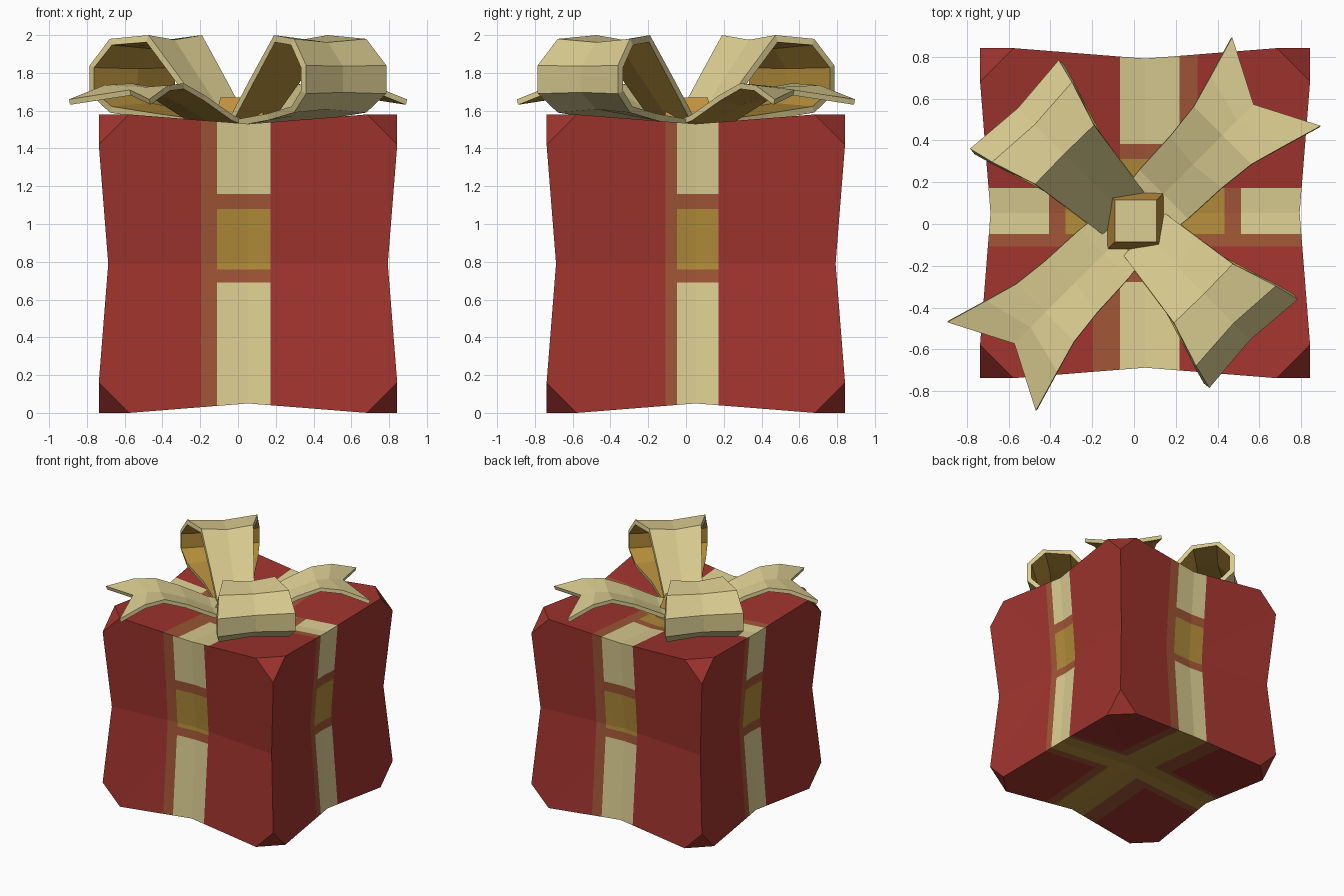
import bpy, bmesh, math
from mathutils import Vector

if "Cube" in bpy.data.objects:
    bpy.data.objects.remove(bpy.data.objects["Cube"])


def material(name, rgb):
    m = bpy.data.materials.new(name)
    lin = [((c / 255 + 0.055) / 1.055) ** 2.4 for c in rgb]
    m.diffuse_color = (*lin, 1)
    m.use_nodes = True
    m.node_tree.nodes["Principled BSDF"].inputs["Base Color"].default_value = m.diffuse_color
    return m


RED = material("red paper", (160, 52, 46))
CREAM = material("cream ribbon", (219, 205, 145))
GOLD = material("gold ribbon", (178, 140, 58))
RUST = material("rust edge", (160, 86, 54))
ORANGE = material("orange gold", (196, 148, 64))


def finish(bm, name, mats):
    me = bpy.data.meshes.new(name)
    bm.to_mesh(me)
    bm.free()
    ob = bpy.data.objects.new(name, me)
    bpy.context.collection.objects.link(ob)
    for m in mats:
        me.materials.append(m)
    return ob


# ---- gift box: cut corners, every face pinched in towards its centre ----
H, CUT, EDGE_IN, FACE_IN = 0.79, 0.16, 0.05, 0.11
CENTRE = Vector((0.053, 0.052, 0.79))
S, M = H - CUT, H - EDGE_IN
bm = bmesh.new()
for axis in range(3):
    for sign in (-1, 1):
        def point(a, b, n):
            v = Vector((0, 0, 0))
            v[axis], v[(axis + 1) % 3], v[(axis + 2) % 3] = n * sign, a, b
            return bm.verts.new(v)
        ring = []
        for k in range(4):
            c, s = round(math.cos(k * math.pi / 2)), round(math.sin(k * math.pi / 2))
            for a, b, n in ((H, -S, H), (M, 0, M), (H, S, H)):
                ring.append(point(a * c - b * s, a * s + b * c, n))
        mid = point(0, 0, H - FACE_IN)
        for k in range(12):
            tri = [mid, ring[k], ring[(k + 1) % 12]]
            bm.faces.new(tri if sign > 0 else tri[::-1])
for sx in (-1, 1):
    for sy in (-1, 1):
        for sz in (-1, 1):
            tri = [bm.verts.new((sx * p[0], sy * p[1], sz * p[2]))
                   for p in ((S, H, H), (H, S, H), (H, H, S))]
            bm.faces.new(tri)
bmesh.ops.remove_doubles(bm, verts=bm.verts[:], dist=1e-4)
bmesh.ops.recalc_face_normals(bm, faces=bm.faces[:])
# slice along the ribbon borders so the stripes follow real edges
cuts = {0: (0.12, 0.165, 0.25, 0.38, 0.46), 1: (0.10, 0.12, 0.16, 0.26, 0.33)}
planes = [(a, s * d) for a in cuts for d in cuts[a] for s in (-1, 1)]
planes += [(2, z - H) for z in (0.69, 0.76, 1.08, 1.16)]
for axis, d in planes:
    n = Vector((0, 0, 0))
    n[axis] = 1
    bmesh.ops.bisect_plane(bm, geom=bm.verts[:] + bm.edges[:] + bm.faces[:],
                           dist=1e-5, plane_co=n * d, plane_no=n)
bm.normal_update()


def paint(f):
    """0 red, 1 cream, 2 gold, 3 rust"""
    n, c = f.normal, f.calc_center_median()
    axis = max(range(3), key=lambda i: abs(n[i]))
    if abs(n[axis]) < 0.75:
        return 0
    if axis == 2:
        on_y = -0.12 < c.x < 0.165
        on_x = -0.10 < c.y < 0.12
        if n.z < 0:
            if on_x or on_y:
                return 2
            return 3 if abs(c.x) < 0.25 or abs(c.y) < 0.16 else 0
        if on_x or on_y:
            if abs(c.x) < 0.38 and abs(c.y) < 0.26:
                return 2
            return 3 if abs(c.x) < 0.46 and abs(c.y) < 0.33 else 1
        side = -c.x if c.y < 0 else c.x
        return 3 if 0.10 < side < 0.25 or -0.16 < c.y < -0.10 else 0
    # upright faces: u runs to the right as seen from outside
    if axis == 1:
        u, lo, mid = -c.x * math.copysign(1, n.y), -0.25, -0.165
    else:
        u, lo, mid = c.y * math.copysign(1, n.x), -0.16, -0.10
    z = c.z + H
    if mid < u < 0.12:
        if 0.76 < z < 1.08:
            return 2
        return 3 if (0.69 < z < 0.76 or 1.08 < z < 1.16) else 1
    return 3 if lo < u < mid else 0


for f in bm.faces:
    f.material_index = paint(f)
bmesh.ops.translate(bm, verts=bm.verts[:], vec=CENTRE)
finish(bm, "gift_box", (RED, CREAM, GOLD, RUST))


# ---- bow ribbons: three points across, swept along a side profile ----
def band(name, rows, degrees, thickness):
    """rows: (edge r, edge z, half width, middle r, middle z)"""
    a = math.radians(degrees)
    d, s = Vector((math.cos(a), math.sin(a), 0)), Vector((-math.sin(a), math.cos(a), 0))
    bm = bmesh.new()
    grid = []
    for r, z, w, mr, mz in rows:
        grid.append([bm.verts.new(d * q + s * t + Vector((0, 0, h)))
                     for q, t, h in ((r, -w, z), (mr, 0, mz), (r, w, z))])
    for p, q in zip(grid, grid[1:]):
        for j in range(2):
            bm.faces.new((p[j], q[j], q[j + 1], p[j + 1]))
    ob = finish(bm, name, (CREAM, GOLD))
    mod = ob.modifiers.new("thickness", 'SOLIDIFY')
    mod.thickness, mod.offset = thickness, -1
    mod.material_offset = 1
    mod.use_even_offset = True


profile = [(0.06, 1.54, 0.14), (0.27, 1.78, 0.17), (0.47, 2.0, 0.20), (0.69, 1.98, 0.27),
           (0.81, 1.84, 0.30), (0.81, 1.69, 0.30), (0.69, 1.59, 0.27),
           (0.42, 1.55, 0.19), (0.06, 1.51, 0.14)]
loop = []
for r, z, w in profile:
    inward = (Vector((0.5, 1.78)) - Vector((r, z))).normalized() * 0.025
    loop.append((r, z, w, r + inward.x, z + inward.y))
tail = [(0.0, 1.53, 0.14, 0.0, 1.52), (0.20, 1.575, 0.165, 0.20, 1.56),
        (0.42, 1.68, 0.175, 0.40, 1.655), (0.60, 1.745, 0.195, 0.60, 1.72),
        (0.76, 1.735, 0.24, 0.70, 1.725), (0.965, 1.66, 0.30, 0.81, 1.71)]
for side, turn in (("front", 180), ("back", 0)):
    band("bow_loop_" + side, loop, 135 + turn, 0.035)
    band("bow_tail_" + side, tail, 45 + turn, 0.03)

# ---- knot: tapered block, cream on top, gold on the sides ----
bm = bmesh.new()
bmesh.ops.create_cube(bm, size=2)
for v in bm.verts:
    top = v.co.z > 0
    k = 0.10 if top else 0.155
    v.co = Vector((v.co.x * k + 0.008, v.co.y * k + 0.015, 1.67 if top else 1.48))
bm.normal_update()
for f in bm.faces:
    f.material_index = 0 if f.normal.z > 0.7 else 1
finish(bm, "bow_knot", (CREAM, ORANGE))
